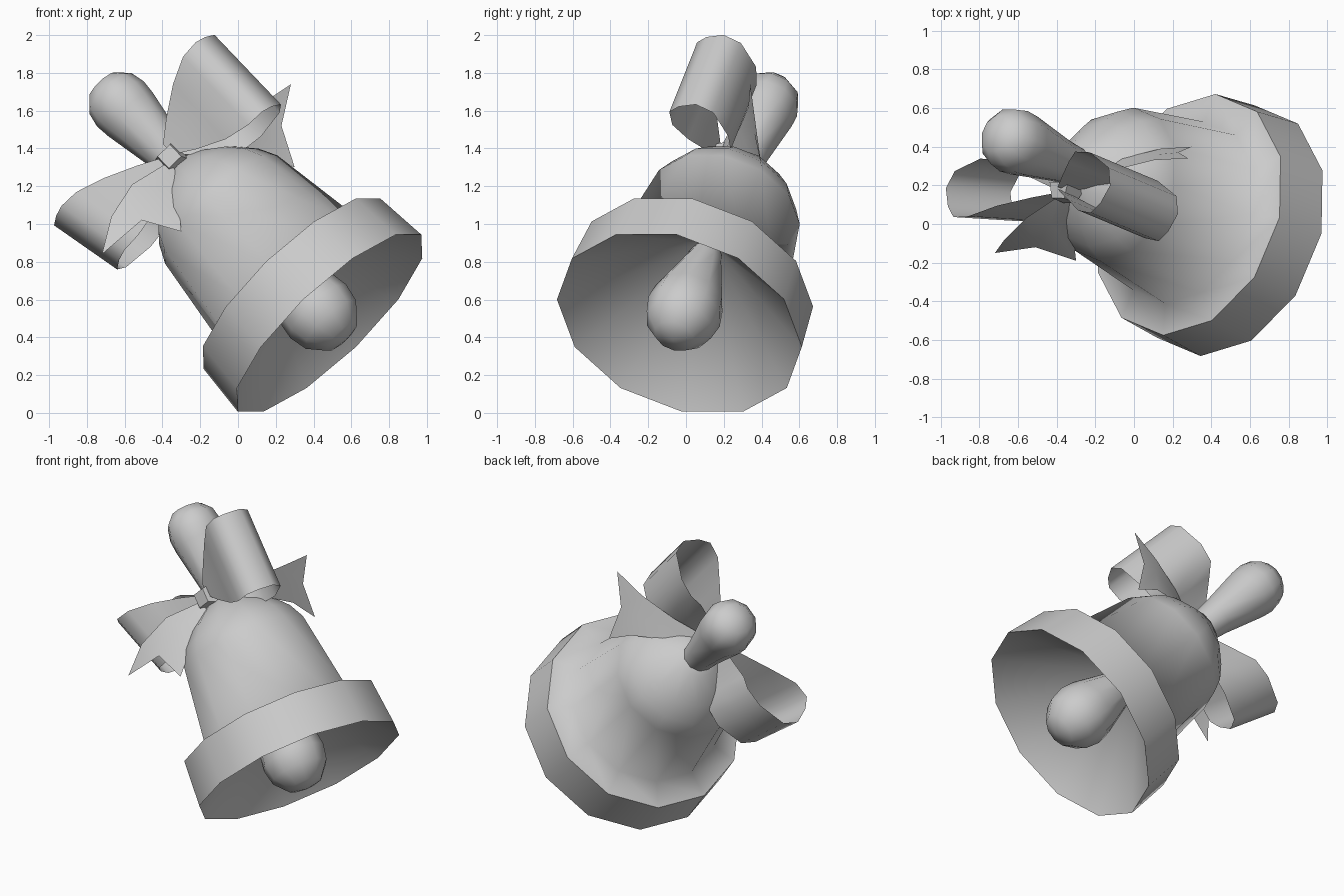
import bpy, bmesh, math
from mathutils import Vector, Matrix

if "Cube" in bpy.data.objects:
    bpy.data.objects.remove(bpy.data.objects["Cube"], do_unlink=True)

grey = bpy.data.materials.new("plain grey")
grey.use_nodes = True
GREY = (0.6, 0.6, 0.6, 1)
grey.diffuse_color = GREY
grey.node_tree.nodes["Principled BSDF"].inputs["Base Color"].default_value = GREY

# Tilted frame of the bell: origin at the mouth, third axis towards the handle
MOUTH = Vector((0.485, -0.035, 0.475))
AXIS = Vector((-0.664, 0.278, 0.696)).normalized()
SIDE = Vector((-0.72, 0.022, -0.694))
SIDE = (SIDE - AXIS * SIDE.dot(AXIS)).normalized()
FRONT = AXIS.cross(SIDE)
TILT = Matrix((SIDE, FRONT, AXIS)).transposed().to_4x4()
TILT.translation = MOUTH


def finish(name, bm, matrix=TILT, angle=40):
    bmesh.ops.remove_doubles(bm, verts=bm.verts, dist=0.0005)
    bmesh.ops.recalc_face_normals(bm, faces=bm.faces)
    bm.transform(matrix)
    mesh = bpy.data.meshes.new(name)
    bm.to_mesh(mesh)
    bm.free()
    mesh.materials.append(grey)
    obj = bpy.data.objects.new(name, mesh)
    bpy.context.collection.objects.link(obj)
    bpy.ops.object.select_all(action="DESELECT")
    obj.select_set(True)
    bpy.context.view_layer.objects.active = obj
    bpy.ops.object.shade_smooth_by_angle(angle=math.radians(angle))


def skin(bm, rows):
    """Bridge equal rows of points with quads."""
    grid = [[bm.verts.new(p) for p in row] for row in rows]
    for a, b in zip(grid, grid[1:]):
        for i in range(len(a) - 1):
            bm.faces.new((a[i], a[i + 1], b[i + 1], b[i]))


def lathe(name, profile, sides, angle):
    """Turn (radius, height) points about the bell axis."""
    bm = bmesh.new()
    turns = [math.tau * i / sides for i in range(sides + 1)]
    skin(bm, [[(r * math.cos(t), r * math.sin(t), h) for t in turns] for r, h in profile])
    bmesh.ops.remove_doubles(bm, verts=bm.verts, dist=0.0005)
    bmesh.ops.dissolve_degenerate(bm, edges=bm.edges, dist=0.0001)
    finish(name, bm, angle=angle)


# Bell: dome, body, sloping ledge, broad rim and conical hollow
lathe("bell_body", [(0, 1.215), (0.13, 1.18), (0.285, 1.06), (0.365, 0.965), (0.413, 0.865),
                    (0.49, 0.335), (0.65, 0.3), (0.675, 0), (0, 0.6)], 12, 72)

# Clapper and handle
lathe("clapper", [(0, -0.13), (0.11, -0.1), (0.185, -0.01), (0.205, 0.09), (0.19, 0.19),
                  (0.1, 0.47), (0.06, 0.62)], 10, 50)
lathe("handle", [(0.09, 1.1), (0.115, 1.31), (0.165, 1.59), (0.172, 1.67), (0.155, 1.75),
                 (0.1, 1.81), (0, 1.835)], 10, 50)

# Bow loops: (outward, forward, half width) along the ribbon
LOOP = [(0.02, 0.14, 0.04), (0.13, 0.09, 0.13), (0.23, 0.05, 0.21), (0.30, 0.005, 0.25),
        (0.42, 0.01, 0.265), (0.58, 0.09, 0.265), (0.617, 0.185, 0.265), (0.575, 0.28, 0.265),
        (0.52, 0.333, 0.265), (0.42, 0.32, 0.26), (0.28, 0.25, 0.21), (0.13, 0.19, 0.12),
        (0.02, 0.15, 0.04)]


def bow_loop(name, height, outward, across):
    """Lay the ribbon out along one vector and across another."""
    bm = bmesh.new()
    base = MOUTH + AXIS * height
    skin(bm, [[base + outward * out + FRONT * fwd + across * (half * k) for k in (-1, 0, 1)]
              for out, fwd, half in LOOP])
    finish(name, bm, Matrix(), 60)


bow_loop("upper_bow_loop", 1.265, -SIDE, AXIS)
bow_loop("lower_bow_loop", 1.22, Vector((-0.72, 0.08, -0.78)), Vector((-0.63, 0.04, 0.44)))


# Ribbon tails: rows of edge, middle, edge ending in a swallow tail
def tail(name, rows):
    bm = bmesh.new()
    skin(bm, rows)
    finish(name, bm, Matrix(), 60)


tail("front_tail", [
    [(-0.38, 0.15, 1.32), (-0.35, 0.14, 1.31), (-0.32, 0.13, 1.27)],
    [(-0.56, 0.03, 1.21), (-0.43, 0.01, 1.19), (-0.32, 0.00, 1.16)],
    [(-0.67, -0.08, 1.04), (-0.51, -0.12, 1.02), (-0.30, -0.19, 0.96)],
    [(-0.72, -0.15, 0.84), (-0.51, -0.12, 1.02), (-0.30, -0.19, 0.96)]])
tail("back_tail", [
    [(-0.34, 0.17, 1.36), (-0.33, 0.18, 1.34), (-0.32, 0.19, 1.32)],
    [(-0.10, 0.28, 1.50), (-0.08, 0.31, 1.43), (-0.06, 0.34, 1.37)],
    [(0.10, 0.33, 1.62), (0.12, 0.36, 1.49), (0.14, 0.39, 1.36)],
    [(0.28, 0.34, 1.74), (0.23, 0.37, 1.52), (0.30, 0.40, 1.30)]])

# Knot: a small tapered block between the loops
bm = bmesh.new()
bmesh.ops.create_cube(bm, size=1)
for v in bm.verts:
    pinch = 0.7 if v.co.y > 0 else 1
    v.co = Vector((v.co.x * 0.13 * pinch, v.co.y * 0.08 + 0.15, v.co.z * 0.13 * pinch + 1.22))
finish("bow_knot", bm)
